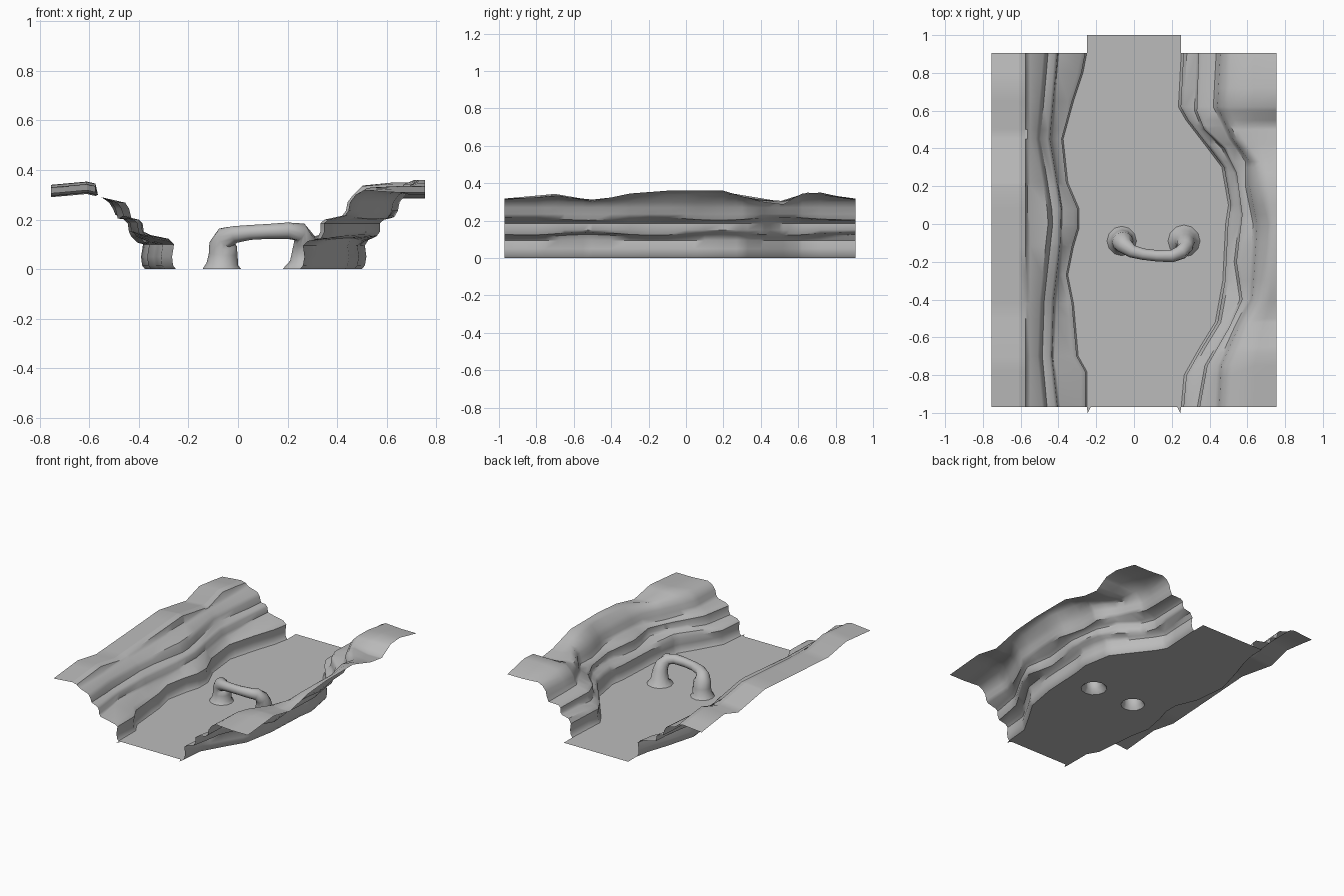
import bpy, bmesh, math
from mathutils import Vector

if "Cube" in bpy.data.objects:
    bpy.data.objects.remove(bpy.data.objects["Cube"])

stone = bpy.data.materials.new("stone grey")
stone.use_nodes = True
stone.diffuse_color = (0.5, 0.5, 0.5, 1)
stone.node_tree.nodes["Principled BSDF"].inputs["Base Color"].default_value = (0.5, 0.5, 0.5, 1)

BACK, FRONT, SIDE = 0.905, -0.97, 0.755


def finish(bm, name, angle=40):
    mesh = bpy.data.meshes.new(name)
    bm.to_mesh(mesh)
    bm.free()
    obj = bpy.data.objects.new(name, mesh)
    bpy.context.collection.objects.link(obj)
    mesh.materials.append(stone)
    bpy.ops.object.select_all(action='DESELECT')
    obj.select_set(True)
    bpy.context.view_layer.objects.active = obj
    bpy.ops.object.shade_smooth_by_angle(angle=math.radians(angle))
    return obj


def interp(line, y):
    # straight-line lookup along a contour of (y, value) pairs, y rising
    if y <= line[0][0]:
        return line[0][1]
    for (y0, v0), (y1, v1) in zip(line, line[1:]):
        if y <= y1:
            return v0 + (v1 - v0) * (y - y0) / (y1 - y0)
    return line[-1][1]


def loft(bm, rows, closed=False):
    verts = [[bm.verts.new(p) for p in row] for row in rows]
    n = len(verts[0])
    for a, b in zip(verts, verts[1:]):
        for i in range(n if closed else n - 1):
            j = (i + 1) % n
            bm.faces.new((a[i], a[j], b[j], b[i]))
    return verts


# Contours of each cliff: lip, first ledge, second ledge and rim height along y
left_lip = [(-.97, .25), (-.8, .265), (-.65, .35), (-.52, .43), (-.3, .47), (0, .485),
            (.1, .5), (.3, .465), (.42, .375), (.55, .275), (.62, .235), (.9, .25)]
left_ledge = [(-.97, .335), (-.75, .375), (-.55, .49), (-.4, .56), (-.2, .53), (.05, .56),
              (.27, .53), (.4, .465), (.5, .36), (.6, .32), (.9, .33)]
left_shelf = [(-.97, .43), (-.75, .44), (-.55, .53), (-.4, .605), (0, .63), (.2, .59),
              (.33, .59), (.45, .5), (.62, .42), (.9, .435)]
left_rim = [(-.97, .31), (-.68, .335), (-.5, .3), (-.3, .345), (-.1, .36), (.2, .36),
            (.4, .3), (.52, .285), (.63, .35), (.72, .35), (.9, .31)]

right_lip = [(-.97, .25), (-.78, .25), (-.7, .295), (-.42, .32), (-.27, .35), (-.12, .32), (-.02, .29),
             (.08, .29), (.22, .35), (.45, .375), (.65, .32), (.8, .27), (.9, .25)]
right_ledge = [(-.97, .4), (-.7, .43), (-.4, .42), (-.1, .385), (.08, .38), (.45, .44), (.9, .4)]
right_shelf = [(-.97, .465), (-.7, .49), (-.4, .48), (0, .435), (.08, .44), (.45, .5), (.9, .46)]
right_rim = [(-.97, .31), (-.7, .335), (-.5, .3), (-.1, .325), (.2, .345), (.5, .295),
             (.66, .345), (.9, .31)]


def stations(*lines):
    ys = sorted({y for line in lines for y, v in line if FRONT < y < .88} | {FRONT, BACK})
    return [y for i, y in enumerate(ys) if i == 0 or y - ys[i - 1] > .015]


def left_profile(y):
    a, b, c, e = (interp(l, y) for l in (left_lip, left_ledge, left_shelf, left_rim))
    w = .008 * math.sin(9 * y)
    return [(a, 0), (a + .012, .015), (a + .018, .05), (a + .012, .095), (a + .03, .118 + w),
            (b, .13 + w), (b + .012, .15), (b + .012, .185), (b + .03, .2), (c, .21 - w),
            (c + .015, .235), (c + .022, .27), (c + .045, .3), (c + .08, (.325 + e) / 2),
            ((c + .08 + SIDE) / 2, e), (SIDE, e)]


def right_profile(y):
    a, b, c, e = (interp(l, y) for l in (right_lip, right_ledge, right_shelf, right_rim))
    w = .008 * math.sin(8 * y + 1)
    return [(a, 0), (a + .012, .015), (a + .016, .05), (a + .008, .1), (a + .03, .115 + w),
            (b - .01, .138 + w), (b, .15), (b + .005, .185), (b + .02, .2), (c - .005, .212 - w),
            (c + .005, .245), (c + .02, .268), (.55, .29), (.565, .3), (.575, e),
            (.61, e + .008), (SIDE, e - .005)]


left_ys = stations(left_lip, left_ledge, left_shelf, left_rim)
right_ys = stations(right_lip, right_ledge, right_shelf, right_rim)

# Stepped cliffs on both sides
for name, ys, profile, side in (("left_cliff", left_ys, left_profile, 1),
                                ("right_cliff", right_ys, right_profile, -1)):
    bm = bmesh.new()
    loft(bm, [[(side * x, y, z) for x, z in profile(y)] for y in ys])
    for f in bm.faces:
        f.normal_update()
        if f.normal.z < 0 and side * f.normal.x > 0 or f.normal.x * side > .3:
            f.normal_flip()
    finish(bm, name)

# Rock arch: open tube swept from one flared foot to the other (x, y, z, radius)
path = [(-.065, -.09, 0, .078), (-.063, -.09, .02, .064), (-.06, -.09, .06, .058),
        (-.06, -.095, .1, .056), (-.05, -.115, .128, .044), (-.01, -.145, .14, .034),
        (.05, -.16, .148, .03), (.12, -.168, .152, .03), (.2, -.17, .155, .033),
        (.25, -.15, .15, .038), (.268, -.12, .12, .044), (.27, -.1, .08, .05),
        (.268, -.09, .03, .058), (.265, -.09, 0, .085)]
centres = [Vector(p[:3]) for p in path]
rings = []
for i, (c, p) in enumerate(zip(centres, path)):
    if i in (0, len(path) - 1):
        tangent = Vector((0, 0, 1 if i == 0 else -1))
    else:
        tangent = (centres[i + 1] - centres[i - 1]).normalized()
    across = Vector((0, 1, 0))
    across = (across - tangent * across.dot(tangent)).normalized()
    other = tangent.cross(across)
    rings.append([c + p[3] * (across * math.cos(t) + other * math.sin(t))
                  for t in (math.tau * k / 12 for k in range(12))])
bm = bmesh.new()
loft(bm, rings, closed=True)
bmesh.ops.recalc_face_normals(bm, faces=bm.faces)
finish(bm, "rock_arch", 60)

# Canyon floor between the cliff feet, open under the arch's hollow feet
outline = [(interp(left_lip, y), y) for y in left_ys]
outline += [(.25, 1), (-.25, 1)]
outline += [(-interp(right_lip, y), y) for y in reversed(right_ys)]
outline += [(-.245, -1), (-.23, FRONT), (.23, FRONT), (.245, -1)]
bm = bmesh.new()
for loop in (outline, rings[0], rings[-1]):
    vs = [bm.verts.new((p[0], p[1], 0)) for p in loop]
    for i, v in enumerate(vs):
        bm.edges.new((v, vs[(i + 1) % len(vs)]))
bmesh.ops.triangle_fill(bm, edges=bm.edges[:], use_beauty=True, normal=(0, 0, 1))
for f in bm.faces:
    f.normal_update()
    if f.normal.z < 0:
        f.normal_flip()
finish(bm, "canyon_floor")
